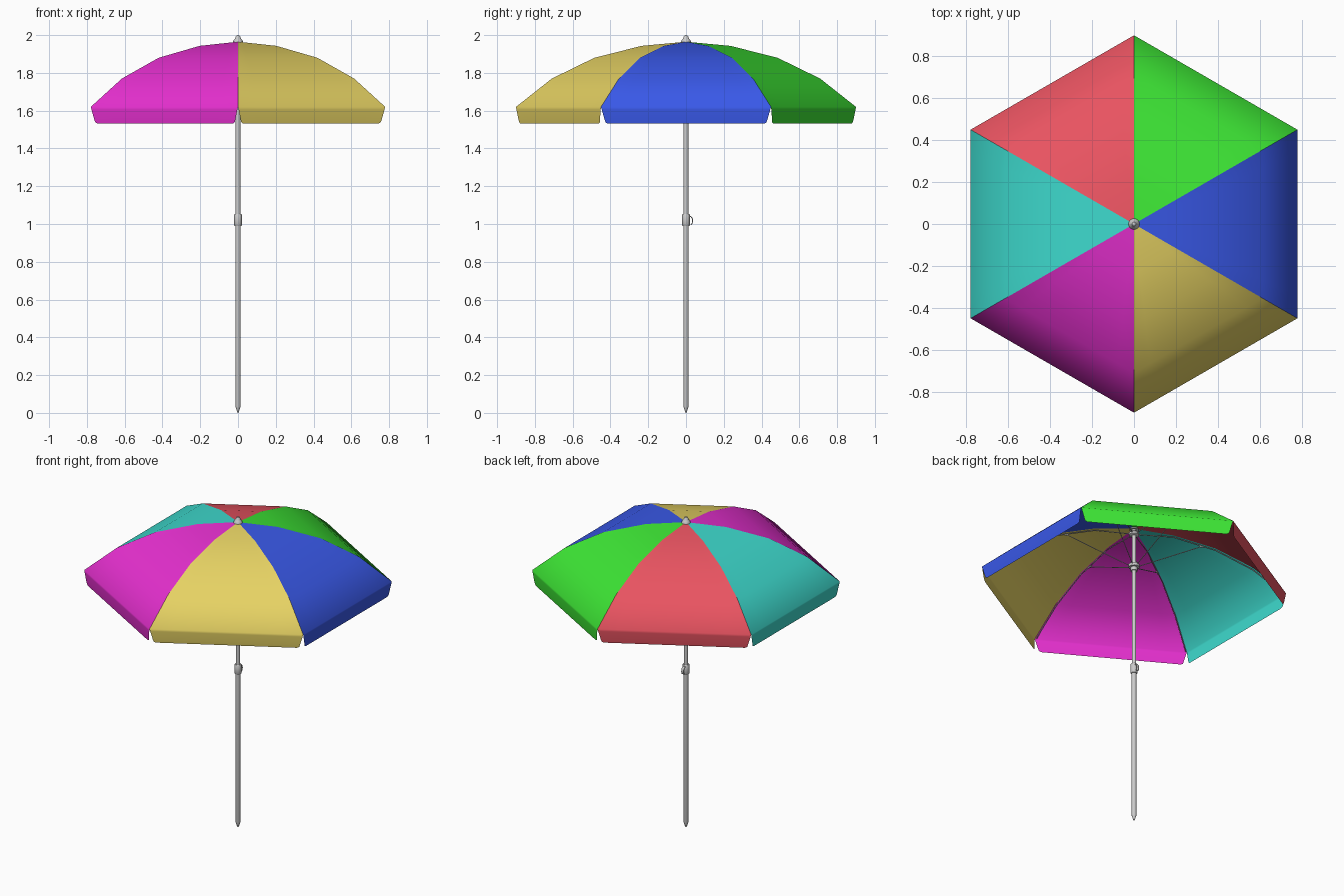
import bpy, bmesh
from math import sin, cos, pi, radians
from mathutils import Vector

if "Cube" in bpy.data.objects:
    bpy.data.objects.remove(bpy.data.objects["Cube"])


def finish(name, bm, angle=40, color=None):
    bmesh.ops.remove_doubles(bm, verts=bm.verts, dist=1e-5)
    me = bpy.data.meshes.new(name)
    bm.to_mesh(me)
    bm.free()
    ob = bpy.data.objects.new(name, me)
    bpy.context.collection.objects.link(ob)
    if color:
        mat = bpy.data.materials.new(name + "_colour")
        mat.diffuse_color = (*[c ** 2.2 for c in color], 1)  # display value to linear
        mat.use_nodes = True
        mat.node_tree.nodes["Principled BSDF"].inputs["Base Color"].default_value = mat.diffuse_color
        me.materials.append(mat)
    bpy.ops.object.select_all(action='DESELECT')
    ob.select_set(True)
    bpy.context.view_layer.objects.active = ob
    bpy.ops.object.shade_smooth_by_angle(angle=radians(angle))
    return ob


def lathe(name, profile, n=20):
    """Revolve (radius, z) points about the z axis."""
    bm = bmesh.new()
    rings = [[bm.verts.new((r * cos(2 * pi * i / n), r * sin(2 * pi * i / n), z))
              for i in range(n)] if r else [bm.verts.new((0, 0, z))] for r, z in profile]
    for a, b in zip(rings, rings[1:]):
        for i in range(n):
            j = (i + 1) % n
            f = [a[i % len(a)], a[j % len(a)], b[j % len(b)], b[i % len(b)]]
            bm.faces.new(list(dict.fromkeys(f)))
    bmesh.ops.recalc_face_normals(bm, faces=bm.faces)
    return finish(name, bm)


def tube(name, pts, radius):
    """Round rod along a path."""
    cu = bpy.data.curves.new(name, 'CURVE')
    cu.dimensions = '3D'
    cu.bevel_depth = radius
    cu.bevel_resolution = 1
    cu.use_fill_caps = True
    sp = cu.splines.new('POLY')
    sp.points.add(len(pts) - 1)
    for p, co in zip(sp.points, pts):
        p.co = (*co, 1)
    ob = bpy.data.objects.new(name, cu)
    bpy.context.collection.objects.link(ob)
    bpy.ops.object.select_all(action='DESELECT')
    ob.select_set(True)
    bpy.context.view_layer.objects.active = ob
    bpy.ops.object.convert(target='MESH')
    bpy.ops.object.shade_smooth_by_angle(angle=radians(50))


def polar(r, a, z):
    return Vector((r * cos(a), r * sin(a), z))


# Canopy panels: crown rows along the ribs, then the hanging valance
SEAM = [(0.0, 1.965), (0.235, 1.943), (0.485, 1.88), (0.71, 1.77), (0.9, 1.62)]
VALANCE = [(0.779, 0.446, 1.606), (0.775, 0.431, 1.552),
           (0.773, 0.426, 1.538), (0.772, 0.413, 1.531)]
COLS = 8
rows = [(r * cos(pi / 6), r / 2, z) for r, z in SEAM] + VALANCE


def panel(name, a, color):
    bm = bmesh.new()
    out, side = Vector((cos(a), sin(a), 0)), Vector((-sin(a), cos(a), 0))
    grid = []
    for d, w, z in rows:
        if w == 0:
            grid.append([bm.verts.new((0, 0, z))] * (COLS + 1))
            continue
        grid.append([bm.verts.new(out * d + side * w * (2 * i / COLS - 1) + Vector((0, 0, z)))
                     for i in range(COLS + 1)])
    for p, q in zip(grid, grid[1:]):
        for i in range(COLS):
            bm.faces.new(list(dict.fromkeys([p[i], q[i], q[i + 1], p[i + 1]])))
    finish(name, bm, 80, color)


COLOURS = [("blue", (0.235, 0.35, 0.91)), ("green", (0.25, 0.9, 0.22)),
           ("red", (0.91, 0.33, 0.38)), ("teal", (0.25, 0.85, 0.8)),
           ("magenta", (0.9, 0.2, 0.81)), ("gold", (0.9, 0.82, 0.39))]
for k, (label, c) in enumerate(COLOURS):
    panel("canopy_panel_" + label, k * pi / 3, c)

# Ribs under the seams, with stretchers to the runner
for k in range(6):
    a = pi / 6 + k * pi / 3
    path = [(0.02, 1.928), (0.235, 1.931), (0.483, 1.868), (0.703, 1.759), (0.885, 1.616)]
    tube(f"rib_{k}", [polar(r, a, z) for r, z in path], 0.003)
    tube(f"stretcher_{k}", [polar(0.022, a, 1.712), polar(0.4, a, 1.885)], 0.0025)
    tube(f"rib_joint_{k}", [polar(0.388, a, 1.889), polar(0.412, a, 1.882)], 0.005)

# Pole: pointed lower tube and slightly thinner upper tube
lathe("lower_pole", [(0, 0), (0.004, 0.003), (0.014, 0.035), (0.014, 1.03), (0, 1.03)])
lathe("upper_pole", [(0, 1.0), (0.013, 1.0), (0.013, 1.962), (0, 1.962)])

# Hubs and finial
lathe("top_hub", [(0, 1.915), (0.022, 1.915), (0.03, 1.92), (0.03, 1.934), (0.022, 1.94), (0, 1.94)])
lathe("runner", [(0, 1.68), (0.02, 1.68), (0.02, 1.702), (0.032, 1.704), (0.032, 1.722),
                 (0.02, 1.724), (0.02, 1.737), (0, 1.737)])
lathe("finial", [(0, 1.956), (0.027, 1.956), (0.026, 1.966), (0.021, 1.976), (0.015, 1.983),
                 (0.013, 1.99), (0.009, 1.997), (0, 2.0)])

# Height clamp and its lever at the back
lathe("clamp", [(0, 0.99), (0.018, 0.99), (0.02, 0.993), (0.02, 1.049), (0.018, 1.052), (0, 1.052)])
bm = bmesh.new()
path = [(0.016, 1.041), (0.026, 1.039), (0.033, 1.03), (0.035, 1.015), (0.032, 1.002), (0.026, 0.997)]
strip = [[bm.verts.new((x, y, z)) for x in (-0.008, 0.008)] for y, z in path]
for p, q in zip(strip, strip[1:]):
    bm.faces.new((p[0], p[1], q[1], q[0]))
lever = finish("clamp_lever", bm)
mod = lever.modifiers.new("thickness", 'SOLIDIFY')
mod.thickness = 0.005
mod.offset = 0
